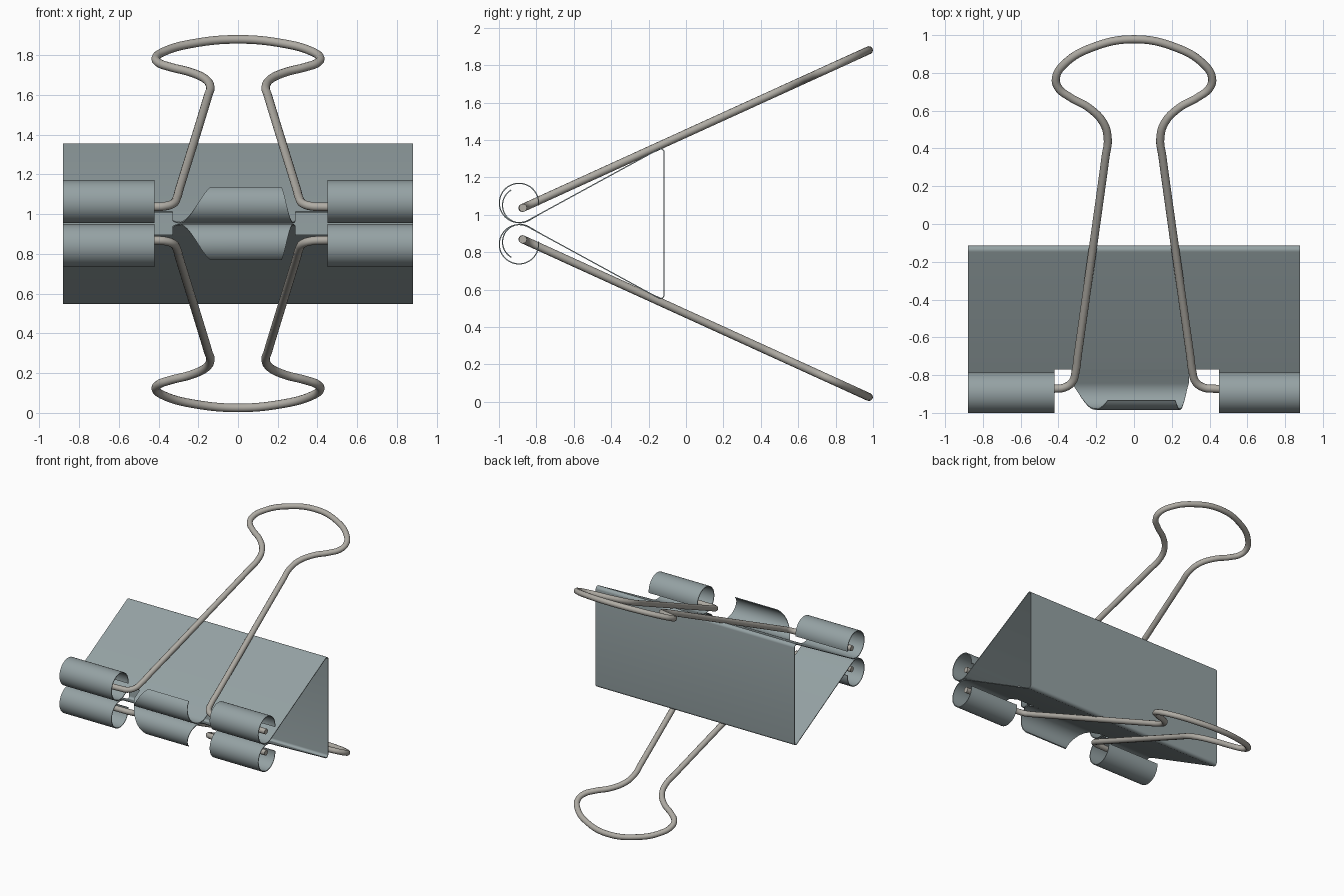
import bpy
import bmesh
from math import sin, cos, tan, radians

if "Cube" in bpy.data.objects:
    bpy.data.objects.remove(bpy.data.objects["Cube"])

MID = 0.9525                  # height of the mirror plane
SLOPE = radians(28.6)         # tilt of the jaw plates
SHEET = 0.006                 # metal thickness
NOTCH_Y = -0.77               # back edge of the notches
BACK_Y = -0.117


def material(name, colour):
    mat = bpy.data.materials.new(name)
    mat.use_nodes = True
    rgba = (*colour, 1)
    mat.diffuse_color = rgba
    mat.node_tree.nodes["Principled BSDF"].inputs["Base Color"].default_value = rgba
    return mat


steel = material("blue grey steel", (0.30, 0.36, 0.37))
wire = material("warm grey wire", (0.43, 0.41, 0.37))


def arc(cy, cz, r, start, end, n):
    """Points of an arc in the y-z plane, angles in degrees."""
    angles = [radians(start + (end - start) * i / n) for i in range(n + 1)]
    return [(cy + r * cos(a), cz + r * sin(a)) for a in angles]


def flip(points):
    return [(y, 2 * MID - z) for y, z in points]


def sheet(name, profile, span):
    """Sweep a y-z profile along x; span(i) gives the two x limits of row i."""
    bm = bmesh.new()
    rows = [[bm.verts.new((x, y, z)) for x in span(i)]
            for i, (y, z) in enumerate(profile)]
    for a, b in zip(rows, rows[1:]):
        bm.faces.new((a[0], a[1], b[1], b[0]))
    mesh = bpy.data.meshes.new(name)
    bm.to_mesh(mesh)
    bm.free()
    obj = bpy.data.objects.new(name, mesh)
    bpy.context.collection.objects.link(obj)
    mesh.materials.append(steel)
    mod = obj.modifiers.new("thickness", "SOLIDIFY")
    mod.thickness, mod.offset = SHEET, 0
    bpy.ops.object.select_all(action="DESELECT")
    obj.select_set(True)
    bpy.context.view_layer.objects.active = obj
    bpy.ops.object.modifier_apply(modifier=mod.name)
    bpy.ops.object.shade_smooth_by_angle(angle=radians(35))


# Rolled edge and tab profiles, both starting on the jaw plate
tilt = -90 + 28.6
curl = arc(-0.893, 1.063, 0.105, tilt, -368, 48)
tab = arc(-0.887, 1.051, 0.094, tilt, -240, 28)


def plate_z(y):
    return curl[0][1] + (y - curl[0][0]) * tan(SLOPE)


notch = (NOTCH_Y, plate_z(NOTCH_Y))

# Triangular body: two jaws joined by the back with rounded corners
fillet = 0.02
fy = BACK_Y - fillet
fz = plate_z(fy) - fillet / cos(SLOPE)
upper = [notch] + arc(fy, fz, fillet, 90 + 28.6, 0, 8)
sheet("clip_body", upper + flip(upper)[::-1], lambda i: (-0.88, 0.88))


# Rolled edges and centre tabs, above and below
def tab_span(i):
    t = max(0, i - 1) / (len(tab) - 1)
    return -0.33 + 0.19 * t, 0.29 - 0.07 * t


for level, place in (("upper", lambda p: p), ("lower", flip)):
    sheet(f"{level}_right_curl", place([notch] + curl), lambda i: (-0.88, -0.42))
    sheet(f"{level}_left_curl", place([notch] + curl), lambda i: (0.45, 0.88))
    sheet(f"{level}_tab", place([notch] + tab), tab_span)

# Wire handles: half outline in x and y, mirrored across x
HINGE_Y, HINGE_Z, RISE = -0.872, 1.037, 0.4555
half = [(-0.86, HINGE_Y), (-0.42, HINGE_Y), (-0.37, -0.866), (-0.328, -0.838),
        (-0.308, -0.775), (-0.298, -0.70), (-0.15, 0.36), (-0.139, 0.45),
        (-0.162, 0.535), (-0.235, 0.612), (-0.34, 0.672), (-0.40, 0.72),
        (-0.413, 0.775), (-0.365, 0.85), (-0.22, 0.935)]
outline = half + [(0, 0.978)] + [(-x, y) for x, y in reversed(half)]

for level, sign in (("upper", 1), ("lower", -1)):
    name = f"{level}_handle"
    curve = bpy.data.curves.new(name, "CURVE")
    curve.dimensions = "3D"
    curve.bevel_depth = 0.0215
    curve.bevel_resolution = 4
    curve.resolution_u = 8
    curve.use_fill_caps = True
    spline = curve.splines.new("BEZIER")
    spline.bezier_points.add(len(outline) - 1)
    for point, (x, y) in zip(spline.bezier_points, outline):
        z = HINGE_Z + (y - HINGE_Y) * RISE
        point.co = (x, y, MID + sign * (z - MID))
        point.handle_left_type = point.handle_right_type = "AUTO"
    curve.materials.append(wire)
    bpy.context.collection.objects.link(bpy.data.objects.new(name, curve))
